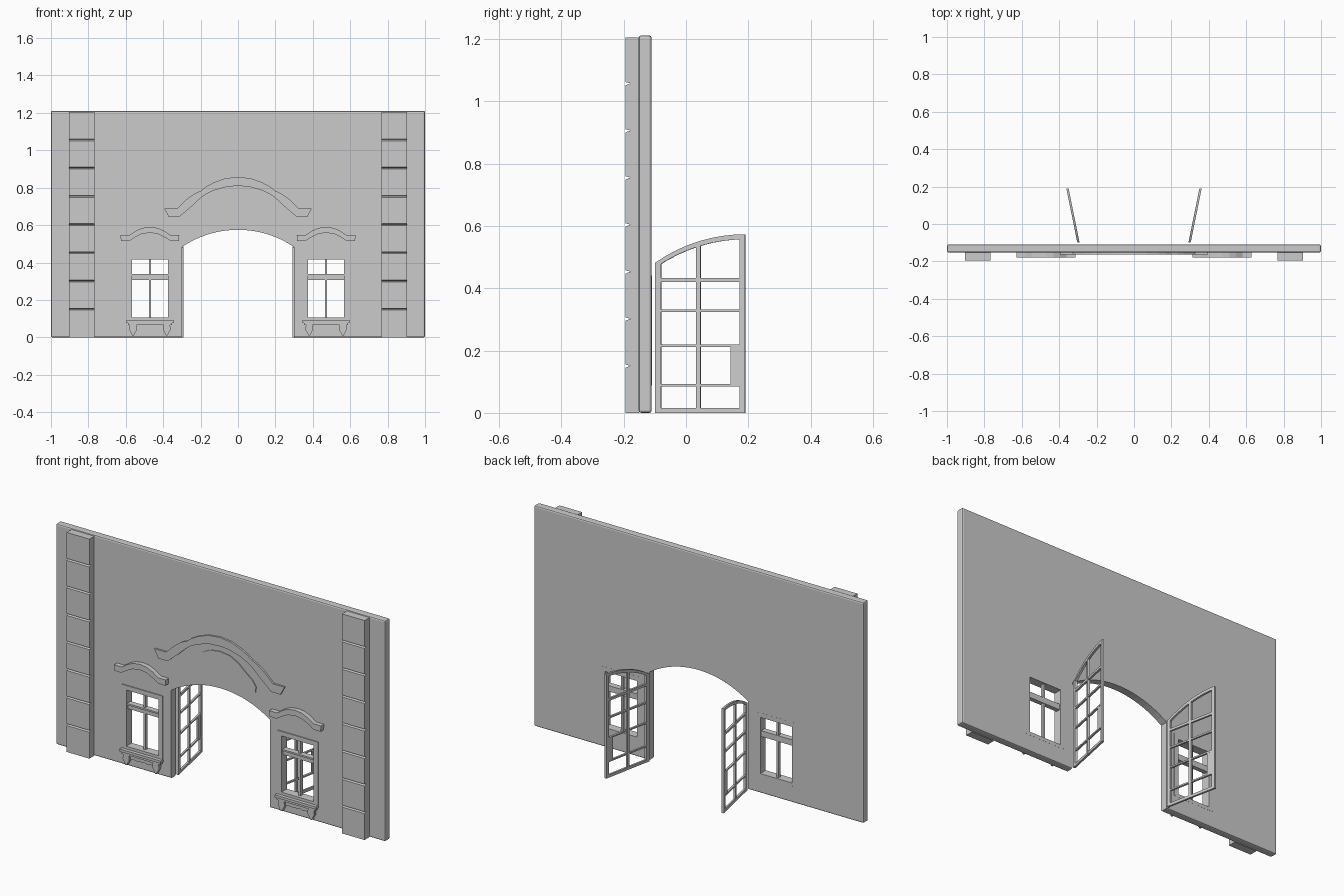
import bpy, bmesh, math
from mathutils import Matrix

if "Cube" in bpy.data.objects:
    bpy.data.objects.remove(bpy.data.objects["Cube"])


def add_prism(bm, pts, y0, y1):
    """Extrude an x-z outline from y0 to y1."""
    f = bm.faces.new([bm.verts.new((x, y0, z)) for x, z in pts])
    r = bmesh.ops.extrude_face_region(bm, geom=[f])
    vs = [v for v in r["geom"] if isinstance(v, bmesh.types.BMVert)]
    bmesh.ops.translate(bm, verts=vs, vec=(0, y1 - y0, 0))


def add_box(bm, x0, x1, y0, y1, z0, z1):
    add_prism(bm, [(x0, z0), (x1, z0), (x1, z1), (x0, z1)], y0, y1)


def finish(bm, name, matrix=None):
    if matrix is not None:
        bm.transform(matrix)
    bmesh.ops.recalc_face_normals(bm, faces=bm.faces)
    me = bpy.data.meshes.new(name)
    bm.to_mesh(me)
    bm.free()
    ob = bpy.data.objects.new(name, me)
    bpy.context.collection.objects.link(ob)
    return ob


def symmetric(half):
    """Mirror a half outline that starts and ends on x = 0."""
    return half + [(-x, z) for x, z in reversed(half) if x > 1e-6]


FRONT, BACK = -0.152, -0.11
WX = 0.471                      # window centre
HALF, SPRING, RISE = 0.30, 0.483, 0.092
R = (HALF ** 2 + RISE ** 2) / (2 * RISE)


def arch_z(x):
    return SPRING + RISE - R + math.sqrt(R * R - x * x)


# Wall with arched gateway
bm = bmesh.new()
N = 20
arch = [(HALF * (1 - 2 * i / N), arch_z(HALF * (1 - 2 * i / N))) for i in range(N + 1)]
outline = [(1, 0), (1, 1.211), (-1, 1.211), (-1, 0), (-HALF, 0)] + arch[::-1] + [(HALF, 0)]
add_prism(bm, outline, FRONT, BACK)
rim = []
for e in bm.edges:
    a, b = e.verts[0].co, e.verts[1].co
    if (abs(a.x) > .99 and abs(a.x - b.x) < 1e-4) or (a.z < 1e-4 and b.z < 1e-4) \
            or (a.z > 1.2 and b.z > 1.2):
        if abs(a.x) > .99 or abs(a.y - b.y) < 1e-4:
            rim.append(e)
bmesh.ops.bevel(bm, geom=rim, offset=.008, segments=2, profile=.5, affect='EDGES')
wall = finish(bm, "wall")

# Window openings
for s in (-1, 1):
    bm = bmesh.new()
    add_box(bm, s * WX - .115, s * WX + .115, -.3, .1, .098, .432)
    cutter = finish(bm, "window_cutter")
    cutter.hide_render = True
    mod = wall.modifiers.new("opening", 'BOOLEAN')
    mod.operation, mod.solver, mod.object = 'DIFFERENCE', 'EXACT', cutter
    bpy.context.view_layer.objects.active = wall
    bpy.ops.object.modifier_apply(modifier=mod.name)
    bpy.data.objects.remove(cutter)

# Half outlines of the mouldings
brow = [(0, .59), (.04, .585), (.075, .57), (.11, .546), (.157, .546), (.155, .514),
        (.112, .514), (.085, .532), (.045, .552), (0, .56)]
pediment = [(0, .858), (.07, .85), (.13, .828), (.17, .806), (.2, .783), (.23, .77),
            (.27, .742), (.325, .69), (.395, .69), (.37, .643), (.315, .643),
            (.25, .698), (.2, .745), (.17, .765), (.13, .785), (.06, .805), (0, .81)]
panel = [(0, .778), (.06, .77), (.11, .745), (.15, .71), (.2, .67), (.218, .64),
         (.216, .61), (.2, .592), (.17, .585), (0, .585)]
apron = [(0, .07), (.11, .07), (.11, .04), (.075, .036), (.055, .046), (.03, .042),
         (.012, .048), (0, .04)]
console = [(-.018, .068), (.018, .068), (.02, .04), (.013, .028), (.004, .01),
           (-.004, .01), (-.013, .028), (-.02, .04)]

# Gateway mouldings
bm = bmesh.new()
add_prism(bm, symmetric(pediment), -.162, FRONT + .004)
finish(bm, "gateway_moulding")
bm = bmesh.new()
add_prism(bm, symmetric(panel), -.157, FRONT + .004)
finish(bm, "gateway_panel")

for s, side in ((-1, "left"), (1, "right")):
    move = Matrix.Translation((s * WX, 0, 0))

    # Pilaster of eight blocks with V joints
    bm = bmesh.new()
    prof = [(-.15, 0), (-.194, 0)]
    for i in range(1, 8):
        z = .151 * i
        prof += [(-.194, z - .006), (-.178, z), (-.194, z + .004)]
    prof += [(-.194, 1.204), (-.15, 1.204)]
    f = bm.faces.new([bm.verts.new((s * .766, y, z)) for y, z in prof])
    r = bmesh.ops.extrude_face_region(bm, geom=[f])
    bmesh.ops.translate(bm, vec=(s * .138, 0, 0),
                        verts=[v for v in r["geom"] if isinstance(v, bmesh.types.BMVert)])
    finish(bm, side + "_pilaster")

    # Window hood
    bm = bmesh.new()
    add_prism(bm, symmetric(brow), -.178, FRONT + .004)
    finish(bm, side + "_window_hood", move)

    # Window frame, transom and glazing bars
    bm = bmesh.new()
    for k in (-1, 1):
        x0, x1 = sorted((k * .097, k * .123))
        add_box(bm, x0, x1, -.157, -.1095, .09, .44)
    add_box(bm, -.097, .097, -.157, -.1095, .415, .44)
    add_box(bm, -.097, .097, -.157, -.1095, .088, .107)
    add_box(bm, -.097, .097, -.142, -.118, .307, .33)
    add_box(bm, -.097, .097, -.15, -.118, .33, .339)
    add_box(bm, -.006, .006, -.138, -.12, .105, .416)
    finish(bm, side + "_window_frame", move)

    # Sill with apron and consoles
    bm = bmesh.new()
    add_box(bm, -.125, .125, -.176, FRONT + .004, .078, .092)
    add_box(bm, -.118, .118, -.17, FRONT + .004, .066, .078)
    add_prism(bm, symmetric(apron), -.16, FRONT + .004)
    for k in (-1, 1):
        add_prism(bm, [(k * .09 + x, z) for x, z in console], -.17, FRONT + .004)
    finish(bm, side + "_window_sill", move)

    # Open gate leaf: local x runs from the hinge to the free edge
    L, T = .295, .006
    bm = bmesh.new()

    def top(x):
        return arch_z(-HALF + x * HALF / L) - .002

    for x0, x1 in ((0, .02), (.135, .149), (.277, L)):
        add_prism(bm, [(x0, 0), (x1, 0), (x1, top(x1) - .004), (x0, top(x0) - .004)], -T, T)
    for z0, z1 in ((0, .015), (.085, .093), (.212, .22), (.323, .332), (.42, .433)):
        add_box(bm, .01, L - .01, -T * .9, T * .9, z0, z1)
    add_box(bm, .247, .28, -T * .7, T * .7, .09, .216)
    xs = [L * i / 8 for i in range(9)]
    add_prism(bm, [(x, top(x)) for x in xs] + [(x, top(x) - .016) for x in xs[::-1]], -T, T)
    place = Matrix.Translation((.297, -.099, 0)) @ Matrix.Rotation(math.atan2(.285, .058), 4, 'Z')
    finish(bm, side + "_gate_leaf", Matrix.Diagonal((s, 1, 1, 1)) @ place)
